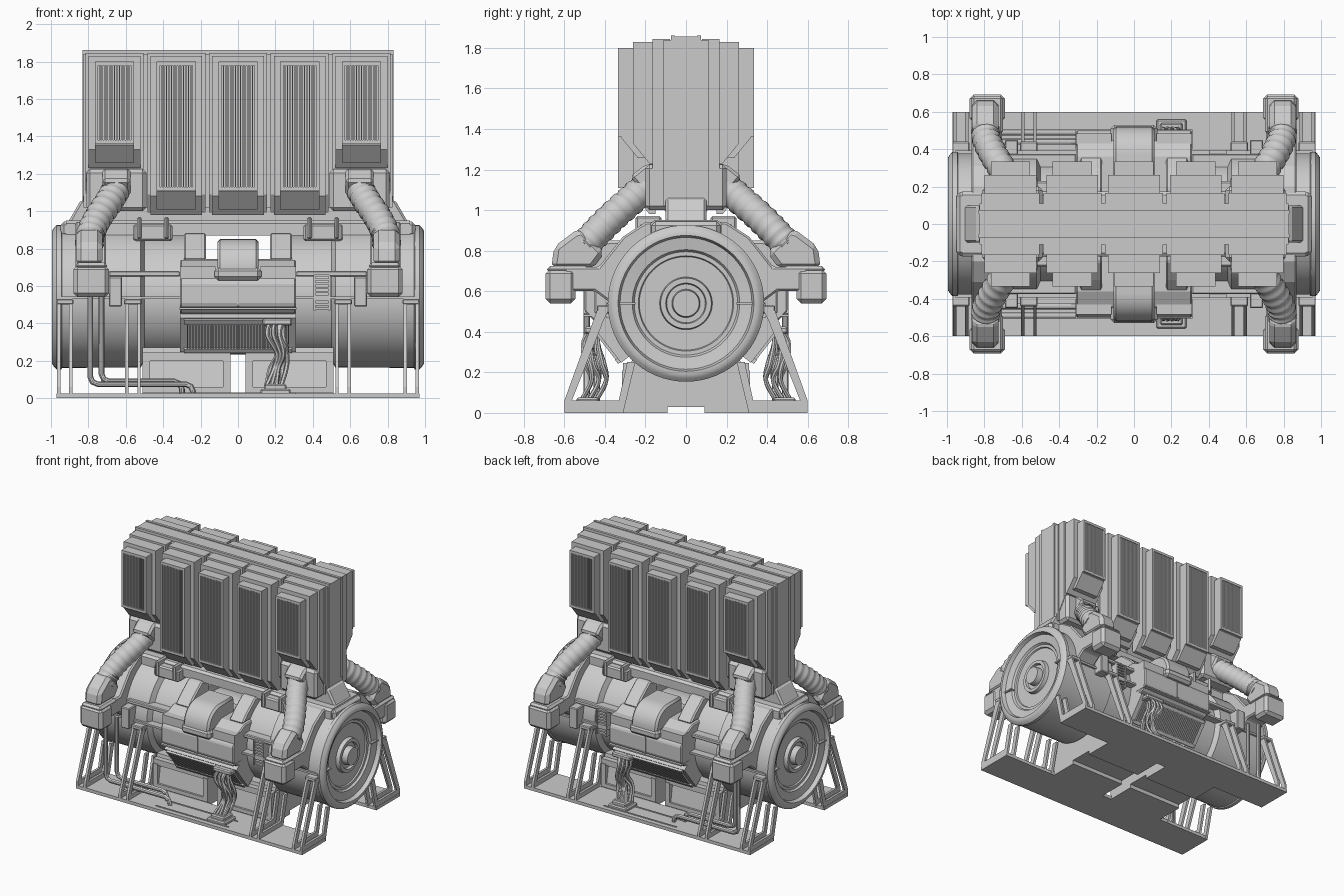
import bpy, bmesh, math
from mathutils import Vector, Matrix

if "Cube" in bpy.data.objects:
    bpy.data.objects.remove(bpy.data.objects["Cube"])

# ---------- helpers: parts are modelled on +x/+y and mirrored ----------
def finish(name, bm, mx=False, my=False, bevel=0, smooth=False):
    bmesh.ops.recalc_face_normals(bm, faces=bm.faces)
    me = bpy.data.meshes.new(name)
    bm.to_mesh(me)
    bm.free()
    ob = bpy.data.objects.new(name, me)
    bpy.context.collection.objects.link(ob)
    if smooth:
        me.shade_smooth()
        me.set_sharp_from_angle(angle=math.radians(35))
    if bevel:
        b = ob.modifiers.new("bevel", 'BEVEL')
        b.width, b.segments, b.limit_method = bevel, 1, 'ANGLE'
    if mx or my:
        m = ob.modifiers.new("mirror", 'MIRROR')
        m.use_axis = (mx, my, False)
        m.use_mirror_merge = False
    return ob

def add_box(bm, x0, x1, y0, y1, z0, z1):
    mat = Matrix.Translation(((x0+x1)/2, (y0+y1)/2, (z0+z1)/2)) @ Matrix.Diagonal((x1-x0, y1-y0, z1-z0, 1))
    return bmesh.ops.create_cube(bm, size=1, matrix=mat)['verts']

def boxes(name, dims, **kw):
    bm = bmesh.new()
    for d in dims:
        add_box(bm, *d)
    return finish(name, bm, **kw)

def add_prism(bm, pts, x0, x1):
    a = [bm.verts.new((x0, y, z)) for y, z in pts]
    b = [bm.verts.new((x1, y, z)) for y, z in pts]
    bm.faces.new(a)
    bm.faces.new(b[::-1])
    for i in range(len(pts)):
        j = (i+1) % len(pts)
        bm.faces.new((a[i], a[j], b[j], b[i]))

def prism(name, pts, x0, x1, **kw):
    bm = bmesh.new()
    add_prism(bm, pts, x0, x1)
    return finish(name, bm, **kw)

def lathe(name, prof, zc, n=64, **kw):
    bm = bmesh.new()
    vs = [bm.verts.new((x, 0, zc+r)) for x, r in prof]
    es = [bm.edges.new(p) for p in zip(vs, vs[1:])]
    bmesh.ops.spin(bm, geom=vs+es, cent=(0, 0, zc), axis=(1, 0, 0), angle=2*math.pi, steps=n, use_merge=True)
    bmesh.ops.remove_doubles(bm, verts=bm.verts, dist=1e-5)
    return finish(name, bm, smooth=True, **kw)

def spline(ctrl, per=6):
    c = [Vector(p) for p in ctrl]
    c = [2*c[0]-c[1]] + c + [2*c[-1]-c[-2]]
    out = []
    for i in range(1, len(c)-2):
        p0, p1, p2, p3 = c[i-1:i+3]
        for k in range(per):
            t = k/per
            out.append(0.5*(2*p1+(p2-p0)*t+(2*p0-5*p1+4*p2-p3)*t*t+(3*p1-p0-3*p2+p3)*t**3))
    return out + [c[-2]]

def add_tube(bm, pts, rad, n=8):
    rings, ref = [], Vector((1, 0.13, 0.07))
    for i, p in enumerate(pts):
        t = (pts[min(i+1, len(pts)-1)]-pts[max(i-1, 0)]).normalized()
        u = (ref-t*ref.dot(t)).normalized()
        ref, v = u, t.cross(u)
        r = rad(i) if callable(rad) else rad
        rings.append([bm.verts.new(p+r*(u*math.cos(a)+v*math.sin(a))) for a in (2*math.pi*k/n for k in range(n))])
    for a, b in zip(rings, rings[1:]):
        for k in range(n):
            bm.faces.new((a[k], a[(k+1) % n], b[(k+1) % n], b[k]))
    bm.faces.new(rings[0])
    bm.faces.new(rings[-1])

# ---------- drum ----------
ZC = 0.54
lathe("end_drum", [(.19, 0), (.19, .27), (.22, .31), (.27, .31), (.29, .335), (.50, .335), (.52, .375), (.94, .378), (.945, .386),
                   (.97, .386), (.985, .37), (.995, .355), (.995, .335), (.965, .325), (.955, .265), (.94, .255),
                   (.94, .235), (.93, .23), (.93, .13), (.96, .125), (.96, .10), (.94, .095), (.94, .07),
                   (.985, .065), (.985, 0)], ZC, mx=True)
lathe("middle_drum", [(-.2, 0), (-.2, .255), (.2, .255), (.2, 0)], .49)
boxes("drum_seam_flange", [(.31, .955, .3, .392, .53, .545)], mx=True, my=True)
boxes("end_seam", [(.93, .975, .25, .36, .535, .545)], mx=True, my=True)

# ---------- base ----------
boxes("base_plate", [(-.97, .97, .31, .60, 0, .025)], my=True)
prism("saddle_block", [(-.31, 0), (-.265, .27), (.265, .27), (.31, 0), (.09, 0), (.09, .03), (-.09, .03), (-.09, 0)],
      .04, .51, mx=True)
boxes("saddle_panel", [(.04, .08, .28, .315, .03, .21), (.47, .51, .28, .315, .03, .21),
                       (.04, .51, .28, .315, .03, .06), (.04, .51, .27, .31, .2, .245)], mx=True, my=True)
bm = bmesh.new()
for x in (.885, .95, .52, .585):
    add_prism(bm, [(.60, 0), (.60, .06), (.43, .53), (.37, .53), (.405, .46), (.565, .055)], x, x+.018)
    add_prism(bm, [(.31, 0), (.345, 0), (.29, .25), (.25, .25)], x, x+.018)
    add_prism(bm, [(.31, 0), (.60, 0), (.60, .06), (.31, .06)], x, x+.018)
finish("support_leg", bm, mx=True, my=True)
boxes("leg_cap", [(.515, .61, .36, .44, .50, .53), (.88, .97, .36, .44, .50, .53),
                  (.62, .69, .33, .45, .49, .65)], mx=True, my=True, bevel=.006)

# ---------- top rail and shoulders ----------
prism("top_rail", [(-.175, .87), (-.175, .935), (-.155, .95), (.155, .95), (.175, .935), (.175, .87)], -.92, .92)
bm = bmesh.new()
v = add_box(bm, .78, .95, -.10, .10, .87, 1.06)
for p in v:
    if p.co.z > 1 and p.co.x > .9:
        p.co.x = .84
finish("rail_end_wedge", bm, mx=True, bevel=.012)
boxes("rail_end_cap", [(.78, .95, -.17, .17, .86, .945)], mx=True, bevel=.02)
boxes("radiator_foot", [(-.83, .83, -.1, .1, .94, 1.08)])
boxes("top_clip", [(.37, .395, .12, .25, .85, .97), (.515, .54, .12, .25, .85, .97),
                   (.35, .56, .12, .23, .84, .93)], mx=True, my=True, bevel=.01)
boxes("drum_cover_ledge", [(.31, .69, .3, .375, .65, .68)], mx=True, my=True, bevel=.006)

# ---------- radiators ----------
boxes("radiator_core", [(-.825, .825, -.11, .11, 1.02, 1.84)])
boxes("core_ridge", [(-.83, .83, -.075, .075, 1.06, 1.855), (-.832, .832, -.075, -.055, 1.06, 1.862),
                     (-.832, .832, .055, .075, 1.06, 1.862)])
for i, (xc, zb) in enumerate([(-.66, 1.23), (-.33, .98), (0, .98), (.33, .98), (.66, 1.23)]):
    bm = bmesh.new()
    zl = 1.08 if zb > 1 else .99
    add_prism(bm, [(.08, 1.845), (.165, 1.845), (.165, zl+.1), (.10, zl), (.08, zl)], xc-.155, xc+.155)
    add_prism(bm, [(.15, 1.83), (.262, 1.83), (.262, zb+.10), (.18, zb), (.15, zb)], xc-.138, xc+.138)
    add_prism(bm, [(.2, 1.80), (.318, 1.80), (.318, zb+.125), (.24, zb+.03), (.2, zb+.03)], xc-.105, xc+.105)
    z0, z1 = zb+.13, 1.80
    for d in [(-.105, -.088, z0, z1), (.088, .105, z0, z1), (-.105, .105, z1-.02, z1), (-.105, .105, z0, z0+.02)]:
        add_box(bm, xc+d[0], xc+d[1], .30, .335, d[2], d[3])
    for k in range(13):
        x = xc-.078+.013*k
        add_box(bm, x-.0035, x+.0035, .30, .33, z0, z1)
    finish(f"radiator_{i+1}", bm, my=True)

# ---------- corner boxes, straps and hoses ----------
prism("corner_strap", [(.1, .945), (.2, .94), (.31, .87), (.43, .72), (.60, .72), (.60, .60), (.45, .60), (.37, .54), (.1, .54)],
      .705, .87, mx=True, my=True, bevel=.01)
boxes("corner_box", [(.69, .88, .545, .692, .54, .71)], mx=True, my=True, bevel=.022)
boxes("corner_box_lip", [(.70, .87, .48, .685, .69, .725)], mx=True, my=True, bevel=.015)
prism("hose_elbow", [(.665, .71), (.65, .82), (.55, .895), (.51, .905), (.40, .79), (.46, .71)], .725, .865, mx=True, my=True, bevel=.025)
path = spline([(.795, .50, .825), (.785, .44, .89), (.745, .36, .97), (.69, .27, 1.05), (.65, .19, 1.12)], 12)
bm = bmesh.new()
add_tube(bm, path, lambda i: .078 if i % 5 in (0, 1) else .073, 16)
finish("ribbed_hose", bm, mx=True, my=True, smooth=True)
boxes("hose_top_block", [(.49, .81, .08, .2, 1.0, 1.225)], mx=True, my=True, bevel=.02)
prism("hose_top_collar", [(.12, 1.23), (.20, 1.225), (.275, 1.165), (.16, 1.03), (.12, 1.03)], .575, .725, mx=True, my=True, bevel=.015)

# ---------- central housing ----------
prism("control_housing", [(.1, .74), (.36, .74), (.44, .70), (.50, .62), (.50, .50), (.46, .46), (.40, .44), (.1, .44)],
      -.31, .31, my=True, bevel=.008)
boxes("housing_step", [(.12, .31, .36, .485, .62, .705), (-.31, -.12, .36, .485, .62, .705),
                       (-.005, .005, .45, .505, .49, .62), (-.312, .312, .4, .505, .475, .485)], my=True)
bm = bmesh.new()
arc = [(.37+.15*math.cos(a), .70+.15*math.sin(a)) for a in (math.radians(10*k) for k in range(10))]
add_prism(bm, [(.2, .64), (.52, .64)] + arc + [(.2, .85)], -.11, .11)
finish("air_duct", bm, my=True, smooth=True, bevel=.015)
boxes("duct_collar", [(-.125, .125, .3, .53, .63, .70)], my=True, bevel=.02)
prism("duct_side_wall", [(.1, .74), (.1, .88), (.2, .88), (.30, .80), (.36, .74)], .17, .29, mx=True, my=True, bevel=.01)

# slanted louvre under the housing
bm = bmesh.new()
add_box(bm, -.31, .31, -.10, .02, -.115, .115)
add_box(bm, -.29, .29, .01, .035, .085, .11)
add_box(bm, -.29, .29, .01, .035, -.11, -.085)
for k in range(36):
    x = -.27+.54*k/35
    add_box(bm, x-.004, x+.004, .01, .032, -.09, .09)
bm.transform(Matrix.Translation((0, .375, .35)) @ Matrix.Rotation(math.radians(-38), 4, 'X'))
finish("lower_louvre", bm, my=True)

# ladder-like vent
boxes("side_vent", [(.405, .415, .33, .395, .47, .66), (.485, .495, .33, .395, .47, .66)] +
      [(.41, .49, .33, .392, .475+.022*k, .486+.022*k) for k in range(9)], my=True)

# ---------- cables and pipes ----------
bm = bmesh.new()
for k in range(12):
    a, b = (k % 4-1.5)*.022, (k//4-1)*.036
    w = .012*math.sin(k*2.1)
    add_tube(bm, spline([(.21+a, .45+b*.5, .42), (.20+a+w, .47+b, .34), (.235+a*.8, .45+b+w, .24),
                         (.215+a-w, .43+b, .16), (.19+a*1.2, .48+b, .06)], 5), .012, 6)
finish("cable_bundle", bm, my=True, smooth=True)
boxes("cable_sockets", [(.13, .29, .38, .50, .39, .425), (.12, .28, .42, .56, .02, .05),
                        (.14, .26, .43, .54, .04, .075)], my=True, bevel=.008)
bm = bmesh.new()
for px, y, zl, xe in ((-.79, .49, .075, -.24), (-.73, .44, .09, -.30)):
    pts = [(px, y, .56), (px, y, .3), (px, y, zl+.04), (px+.012, y, zl+.012), (px+.04, y, zl),
           (xe-.04, y, zl), (xe-.012, y, zl-.012), (xe, y, zl-.04), (xe, y, .01)]
    add_tube(bm, [Vector(p) for p in pts], .016, 10)
finish("drain_pipes", bm, my=True, smooth=True)
boxes("tray_rim", [(-.31, .31, .555, .565, .02, .03), (-.31, .31, .44, .45, .02, .03)], my=True)
